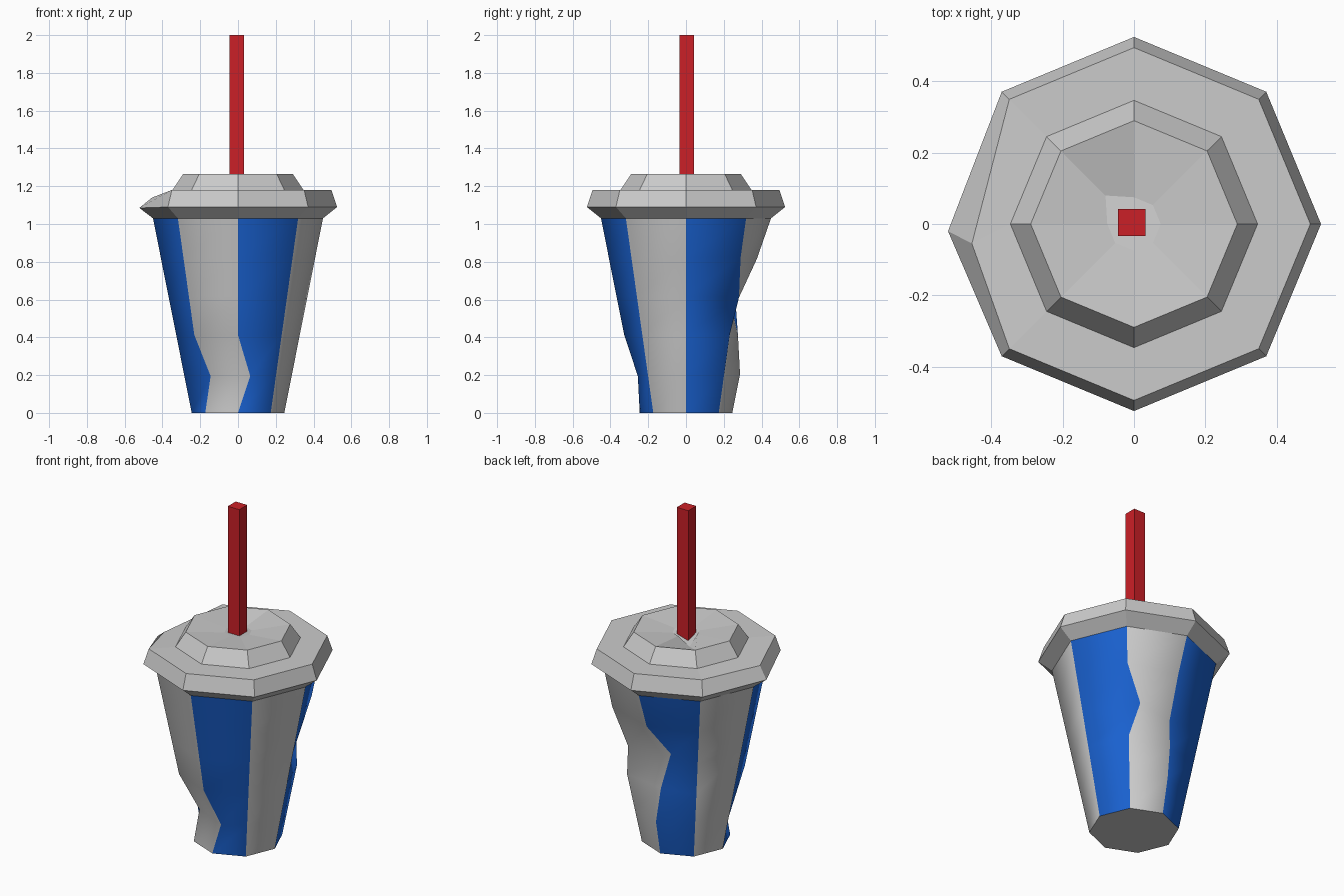
import bpy
from math import cos, sin, radians

if "Cube" in bpy.data.objects:
    bpy.data.objects.remove(bpy.data.objects["Cube"])

SIDES = 8


def material(name, color):
    m = bpy.data.materials.new(name)
    m.diffuse_color = color
    m.use_nodes = True
    m.node_tree.nodes["Principled BSDF"].inputs["Base Color"].default_value = m.diffuse_color
    return m


def lathe(name, profile, dents, cap_start=False, cap_end=False):
    """Eight-sided surface from (radius, z) rings; dents move (ring, column) vertices."""
    verts, faces = [], []
    for i, (r, z) in enumerate(profile):
        for j in range(SIDES):
            a = radians(45 * j)
            verts.append(dents.get((i, j), (r * cos(a), r * sin(a), z)))
    for i in range(len(profile) - 1):
        for j in range(SIDES):
            k = (j + 1) % SIDES
            a, b = i * SIDES, (i + 1) * SIDES
            faces.append((a + j, a + k, b + k, b + j))
    if cap_start:
        faces.append(tuple(reversed(range(SIDES))))
    if cap_end:
        n = (len(profile) - 1) * SIDES
        faces.append(tuple(range(n, n + SIDES)))
    mesh = bpy.data.meshes.new(name)
    mesh.from_pydata(verts, [], faces)
    mesh.update()
    ob = bpy.data.objects.new(name, mesh)
    bpy.context.collection.objects.link(ob)
    return ob


grey = material("cup_grey", (0.8, 0.8, 0.8, 1))
blue = material("stripe_blue", (0.01, 0.12, 0.63, 1))
red = material("straw_red", (0.6, 0.014, 0.02, 1))

# Tapered cup with blue and grey panels, dented low in front and mid-height at the back
cup_profile = [(0.245 + 0.205 * i / 5, 1.03 * i / 5) for i in range(6)]
cup_dents = {
    (1, 5): (-0.145, -0.16, 0.195),
    (1, 6): (0.065, -0.255, 0.195),
    (2, 2): (-0.025, 0.275, 0.41),
    (3, 1): (0.19, 0.28, 0.61),
    (3, 2): (-0.06, 0.23, 0.61),
    (4, 2): (0.0, 0.375, 0.815),
}
cup = lathe("cup_body", cup_profile, cup_dents, cap_start=True)
cup.data.materials.append(grey)
cup.data.materials.append(blue)
for i, p in enumerate(cup.data.polygons):
    side = len(p.vertices) == 4
    p.use_smooth = side
    p.material_index = 1 if side and i % 2 == 0 else 0

# Stepped lid with a crushed rim corner and a torn straw opening
lid_profile = [(0.45, 1.03), (0.525, 1.09), (0.495, 1.18), (0.347, 1.18),
               (0.29, 1.265), (0.075, 1.245)]
lid_dents = {
    (1, 4): (-0.522, -0.02, 1.085),
    (2, 4): (-0.455, -0.055, 1.14),
    (5, 3): (-0.08, 0.08, 1.205),
}
lathe("lid", lid_profile, lid_dents, cap_end=True)

# Square drinking straw
bpy.ops.mesh.primitive_cube_add(size=1, location=(-0.006, 0.004, 1.55))
straw = bpy.context.object
straw.name = "straw"
straw.scale = (0.077, 0.075, 0.90)
straw.data.materials.append(red)
